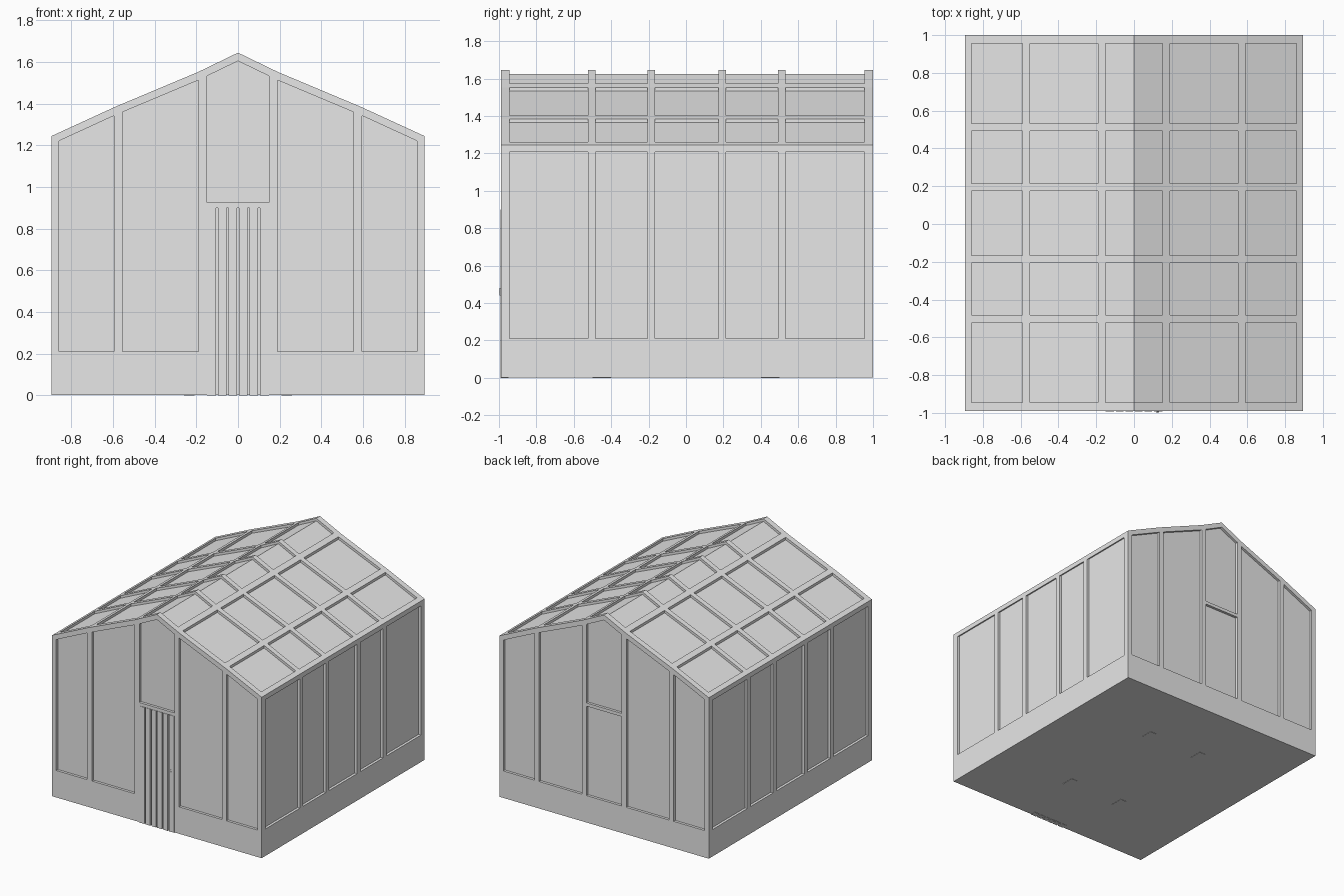
import bpy
import bmesh

old = bpy.data.objects.get("Cube")
if old:
    bpy.data.objects.remove(old, do_unlink=True)

grey = bpy.data.materials.new("light grey")
grey.use_nodes = True
grey.diffuse_color = (0.8, 0.8, 0.8, 1)
grey.node_tree.nodes["Principled BSDF"].inputs["Base Color"].default_value = (0.8, 0.8, 0.8, 1)

HALF = 0.895                 # half width
FRONT, BACK = -0.99, 1.0
EAVE, SILL = 1.245, 0.21
RECESS = 0.02                # how far the panes sit behind the frame
BAND = 0.04                  # frame thickness
# right half of the roof line, ridge to eave
ROOF = [(0, 1.645), (0.19, 1.553), (0.59, 1.385), (HALF, EAVE)]
RAFTERS = [-0.503, -0.187, 0.195, 0.512]


def roof_z(x):
    x = abs(x)
    for (x0, z0), (x1, z1) in zip(ROOF, ROOF[1:]):
        if x <= x1 + 1e-6:
            return z0 + (z1 - z0) * (x - x0) / (x1 - x0)
    return EAVE


def roof_line(x0, x1, drop=0.0):
    """Points along the roof from x0 to x1, lowered by drop."""
    bends = [s * x for x, _ in ROOF for s in (-1, 1)]
    xs = sorted({x0, x1} | {x for x in bends if x0 < x < x1})
    return [(x, roof_z(x) - drop) for x in xs]


def prism(name, profile, y0, y1):
    """Solid with an xz profile running from y0 to y1."""
    bm = bmesh.new()
    face = bm.faces.new([bm.verts.new((x, y0, z)) for x, z in profile])
    out = bmesh.ops.extrude_face_region(bm, geom=[face])
    moved = [v for v in out["geom"] if isinstance(v, bmesh.types.BMVert)]
    bmesh.ops.translate(bm, vec=(0, y1 - y0, 0), verts=moved)
    bmesh.ops.recalc_face_normals(bm, faces=bm.faces)
    mesh = bpy.data.meshes.new(name)
    bm.to_mesh(mesh)
    bm.free()
    mesh.materials.append(grey)
    obj = bpy.data.objects.new(name, mesh)
    bpy.context.collection.objects.link(obj)
    return obj


def box(name, x0, x1, y0, y1, z0, z1):
    return prism(name, [(x0, z0), (x1, z0), (x1, z1), (x0, z1)], y0, y1)


def under_roof(name, x0, x1, y0, y1, bottom, drop=0.0):
    """Solid with a flat bottom and a top that follows the roof."""
    return prism(name, [(x1, bottom), (x0, bottom)] + roof_line(x0, x1, drop), y0, y1)


def roof_band(name, y0, y1, thick):
    top = roof_line(-HALF, HALF)
    low = roof_line(-HALF, HALF, thick)
    return prism(name, top + low[::-1], y0, y1)


# glazed core: wall and roof panes in one shell
inner = HALF - RECESS
under_roof("glass_panes", -inner, inner, FRONT + RECESS, BACK - RECESS, 0.002, RECESS)

# end frames and rafters over the roof
roof_band("front_gable_rafter", FRONT, FRONT + 0.045, BAND)
roof_band("back_gable_rafter", BACK - 0.045, BACK, BAND)
for y in RAFTERS:
    roof_band("roof_rafter", y - 0.02, y + 0.02, 0.035)

for s in (-1, 1):
    # purlins running the length of the roof
    for a, b, name in [(0.15, 0.19, "upper_purlin"), (0.55, 0.59, "lower_purlin"),
                       (0.86, HALF, "eave_beam")]:
        x0, x1 = sorted((s * a, s * b))
        top = roof_line(x0, x1)
        prism(name, top + [(x, z - 0.037) for x, z in top[::-1]], FRONT, BACK)

    # side wall plinth and posts
    x0, x1 = sorted((s * 0.86, s * HALF))
    box("side_plinth", x0, x1, FRONT, BACK, 0.002, SILL)
    for y in RAFTERS:
        box("side_post", x0, x1, y - 0.02, y + 0.02, SILL, EAVE - 0.01)
    under_roof("front_corner_post", x0, x1, FRONT, FRONT + 0.045, SILL, 0.01)
    under_roof("back_corner_post", x0, x1, BACK - 0.045, BACK, SILL, 0.01)

    # gable posts and front plinth beside the doorway
    for a, b in [(0.15, 0.19), (0.555, 0.595)]:
        x0, x1 = sorted((s * a, s * b))
        under_roof("front_gable_post", x0, x1, FRONT, FRONT + BAND, SILL, 0.01)
        under_roof("back_gable_post", x0, x1, BACK - BAND, BACK, SILL, 0.01)
    x0, x1 = sorted((s * 0.15, s * 0.86))
    box("front_plinth", x0, x1, FRONT, FRONT + BAND, 0.002, SILL)

    # small pads under the floor
    for y in (-0.45, 0.45):
        box("floor_pad", s * 0.235 - 0.025, s * 0.235 + 0.025, y - 0.05, y + 0.05, 0, 0.004)

box("back_plinth", -0.86, 0.86, BACK - BAND, BACK, 0.002, SILL)
box("front_crossbar", -0.16, 0.16, FRONT, FRONT + BAND, 0.9, 0.925)
box("back_crossbar", -0.16, 0.16, BACK - BAND, BACK, 0.9, 0.925)

# slatted door with a handle
GAP = 0.005
for i in range(6):
    left = -0.15 + i * 0.05
    box("door_slat", left + (GAP if i else 0), left + 0.05 - (GAP if i < 5 else 0),
        FRONT - 0.003, FRONT + BAND, 0, 0.9)
box("handle_plate", 0.118, 0.132, FRONT - 0.006, FRONT, 0.44, 0.48)
box("door_handle", 0.12, 0.13, FRONT - 0.01, FRONT, 0.453, 0.467)
